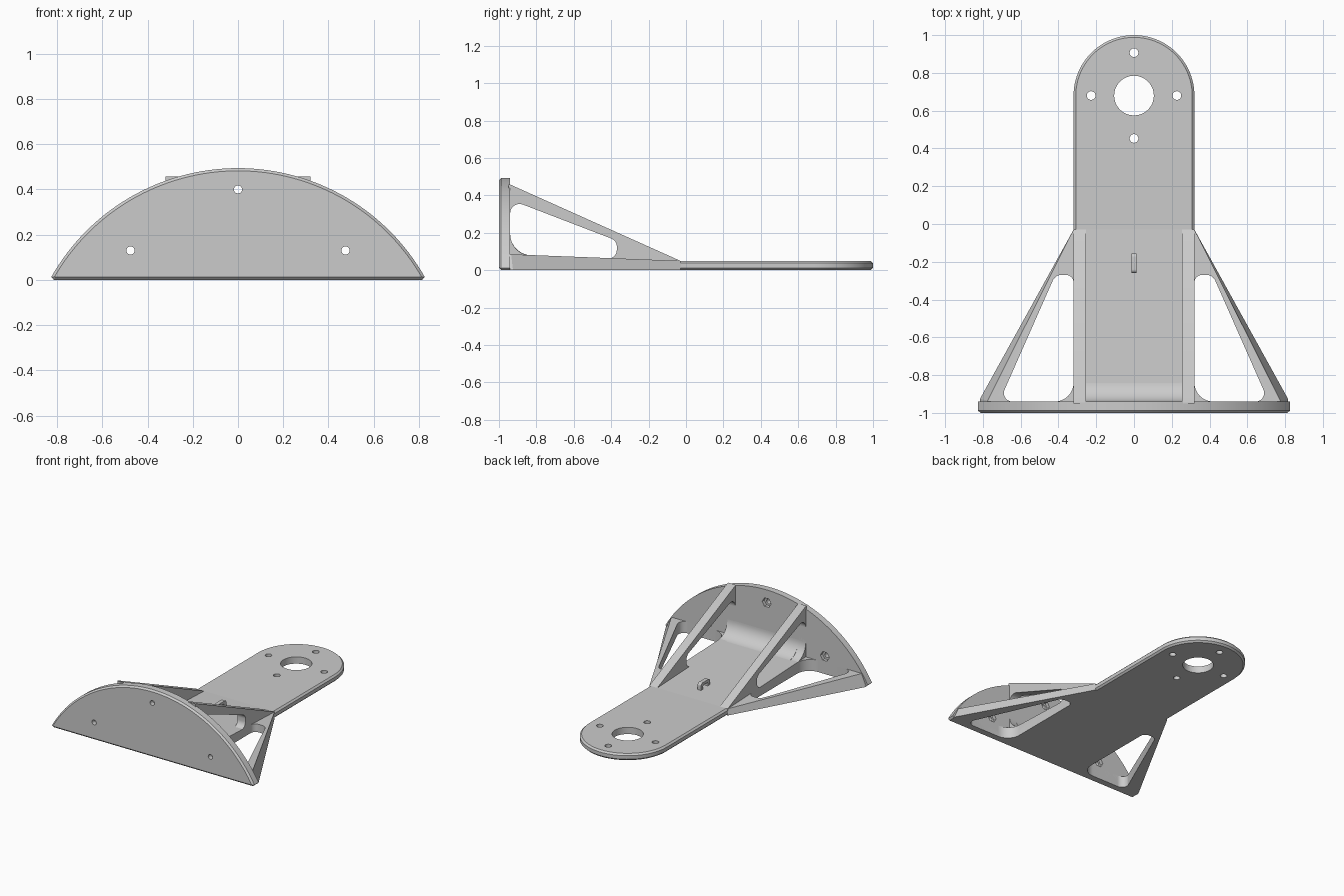
import bpy, bmesh, math
from mathutils import Vector

old = bpy.data.objects.get("Cube")
if old:
    bpy.data.objects.remove(old, do_unlink=True)

GREY = (0.6, 0.6, 0.6, 1)
mat = bpy.data.materials.new("plain grey")
mat.use_nodes = True
mat.diffuse_color = GREY
mat.node_tree.nodes["Principled BSDF"].inputs["Base Color"].default_value = GREY


def rounded(corners, steps=10):
    """Outline from (u, v, radius) corners, each replaced by an arc."""
    out, n = [], len(corners)
    for i, (u, v, r) in enumerate(corners):
        p = Vector((u, v))
        if r == 0:
            out.append(p)
            continue
        a = (Vector(corners[i - 1][:2]) - p).normalized()
        b = (Vector(corners[(i + 1) % n][:2]) - p).normalized()
        half = a.angle(b) / 2
        c = p + (a + b).normalized() * r / math.sin(half)
        reach = r / math.tan(half)
        s, e = p + a * reach - c, p + b * reach - c
        first = math.atan2(s.y, s.x)
        turn = math.remainder(math.atan2(e.y, e.x) - first, math.tau)
        for k in range(steps + 1):
            t = first + turn * k / steps
            out.append(c + r * Vector((math.cos(t), math.sin(t))))
    return out


def arc(cu, cv, r, start, end, steps):
    angles = [math.radians(start + (end - start) * k / steps) for k in range(steps + 1)]
    return [(cu + r * math.cos(t), cv + r * math.sin(t)) for t in angles]


def circle(cu, cv, r, sides=32):
    return arc(cu, cv, r, 0, 360, sides)[:-1]


def solid(name, rings):
    """Closed solid between two matching outlines."""
    bm = bmesh.new()
    lo, hi = [[bm.verts.new(p) for p in ring] for ring in rings]
    bm.faces.new(lo)
    bm.faces.new(hi)
    for i in range(len(lo)):
        bm.faces.new((lo[i - 1], lo[i], hi[i], hi[i - 1]))
    bmesh.ops.recalc_face_normals(bm, faces=bm.faces)
    mesh = bpy.data.meshes.new(name)
    bm.to_mesh(mesh)
    bm.free()
    mesh.materials.append(mat)
    obj = bpy.data.objects.new(name, mesh)
    bpy.context.collection.objects.link(obj)
    return obj


def prism(name, pts, axis, lo, hi):
    place = {"x": lambda u, v, h: (h, u, v),
             "y": lambda u, v, h: (u, h, v),
             "z": lambda u, v, h: (u, v, h)}[axis]
    return solid(name, [[place(u, v, h) for u, v in pts] for h in (lo, hi)])


def chamfer(obj, width, rule):
    """Bevel the edges that satisfy the rule."""
    bm = bmesh.new()
    bm.from_mesh(obj.data)
    edges = [e for e in bm.edges if rule(e)]
    bmesh.ops.bevel(bm, geom=edges, offset=width, segments=1, affect="EDGES")
    bm.to_mesh(obj.data)
    bm.free()


def activate(obj):
    bpy.ops.object.select_all(action="DESELECT")
    obj.select_set(True)
    bpy.context.view_layer.objects.active = obj


def cut(obj, cutters):
    for c in cutters:
        activate(obj)
        mod = obj.modifiers.new("cut", "BOOLEAN")
        mod.operation, mod.solver, mod.object = "DIFFERENCE", "EXACT", c
        bpy.ops.object.modifier_apply(modifier=mod.name)
        bpy.data.objects.remove(c, do_unlink=True)


def finish(obj):
    activate(obj)
    bpy.ops.object.shade_smooth_by_angle(angle=math.radians(25))


ARM, THICK, BACK, START = 0.32, 0.05, -0.95, -0.03


def floor_z(y):
    return THICK + 0.038 * (START - y)


# Arm with a round end, chamfered rims, a large bore and four bolt holes
outline = [(-ARM, -0.1), (ARM, -0.1)] + arc(0, 1 - ARM, ARM, 0, 180, 48)
arm = prism("arm", outline, "z", 0, THICK)
chamfer(arm, 0.012, lambda e: abs(e.verts[0].co.z - e.verts[1].co.z) < 0.001
        and max(v.co.y for v in e.verts) > -0.09)
centre, ring = 1 - ARM, 0.227
spots = [(ring, 0), (-ring, 0), (0, ring), (0, -ring)]
cut(arm, [prism("bore", circle(0, centre, 0.105, 48), "z", -1, 1)] +
    [prism("bolt", circle(x, centre + y, 0.023), "z", -1, 1) for x, y in spots])
finish(arm)

# Sloping base that flares out to the mounting plate, with wing openings
bottom = [(ARM, START, 0), (0.815, -0.925, 0), (0.815, BACK, 0)]
top = [(ARM, START, THICK), (0.775, -0.935, floor_z(BACK)), (0.775, BACK, floor_z(BACK))]
mirrored = lambda pts: pts + [(-x, y, z) for x, y, z in reversed(pts)]
base = solid("flared_base", [mirrored(bottom), mirrored(top)])
wing = rounded([(ARM, -0.94, 0.1), (0.713, -0.94, 0.045),
                (0.417, -0.27, 0.05), (ARM, -0.27, 0.04)])
cut(base, [prism("opening", [(s * x, y) for x, y in wing], "z", -1, 1) for s in (1, -1)])
finish(base)

# Mounting plate: circular segment, chamfered front rim, recessed bolt holes
R, PEAK = 0.949, 0.494
half = math.degrees(math.acos((R - PEAK + 0.012) / R))
pts = arc(0, PEAK - R, R, 90 - half, 90 + half, 64)
pts = [(0.814, 0)] + pts + [(-0.814, 0)]
plate = prism("mounting_plate", pts, "y", -1, -0.94)
chamfer(plate, 0.012, lambda e: all(v.co.y < -0.99 for v in e.verts))
cutters = []
for x, z in [(0, 0.4), (0.475, 0.13), (-0.475, 0.13)]:
    cutters.append(prism("bolt", circle(x, z, 0.018, 24), "y", -2, 0))
    cutters.append(prism("nut_recess", circle(x, z, 0.036, 6), "y", -0.965, 0))
cut(plate, cutters)
finish(plate)

# Triangular ribs with a rounded window
profile = [(START, 0.01), (START, THICK), (-0.94, 0.458), (BACK, 0.458), (BACK, 0.01)]
low = lambda y: floor_z(y) - 0.002
window = rounded([(-0.94, low(-0.94), 0.115), (-0.37, low(-0.37), 0.045),
                  (-0.37, 0.158, 0.045), (-0.94, 0.377, 0.05)])
for side, s in (("left", 1), ("right", -1)):
    rib = prism(side + "_rib", profile, "x", s * 0.255, s * ARM)
    cut(rib, [prism("window", window, "x", -1, 1)])
    finish(rib)

# Concave fillet between floor and plate
r = 0.115
curve = arc(-0.94 + r, floor_z(-0.82) + r, r, 180, 270, 16)
finish(prism("floor_fillet", [(BACK, 0.06), (BACK, curve[0][1])] + curve + [(curve[-1][0], 0.06)],
             "x", -0.26, 0.26))

# Small cable loop on the floor
loop = prism("cable_loop", rounded([(-0.26, 0.04, 0), (-0.155, 0.04, 0),
                                    (-0.155, 0.105, 0.02), (-0.26, 0.105, 0.02)]),
             "x", -0.014, 0.014)
cut(loop, [prism("gap", rounded([(-0.235, 0.05, 0), (-0.18, 0.05, 0),
                                 (-0.18, 0.085, 0.01), (-0.235, 0.085, 0.01)]), "x", -1, 1)])
finish(loop)
